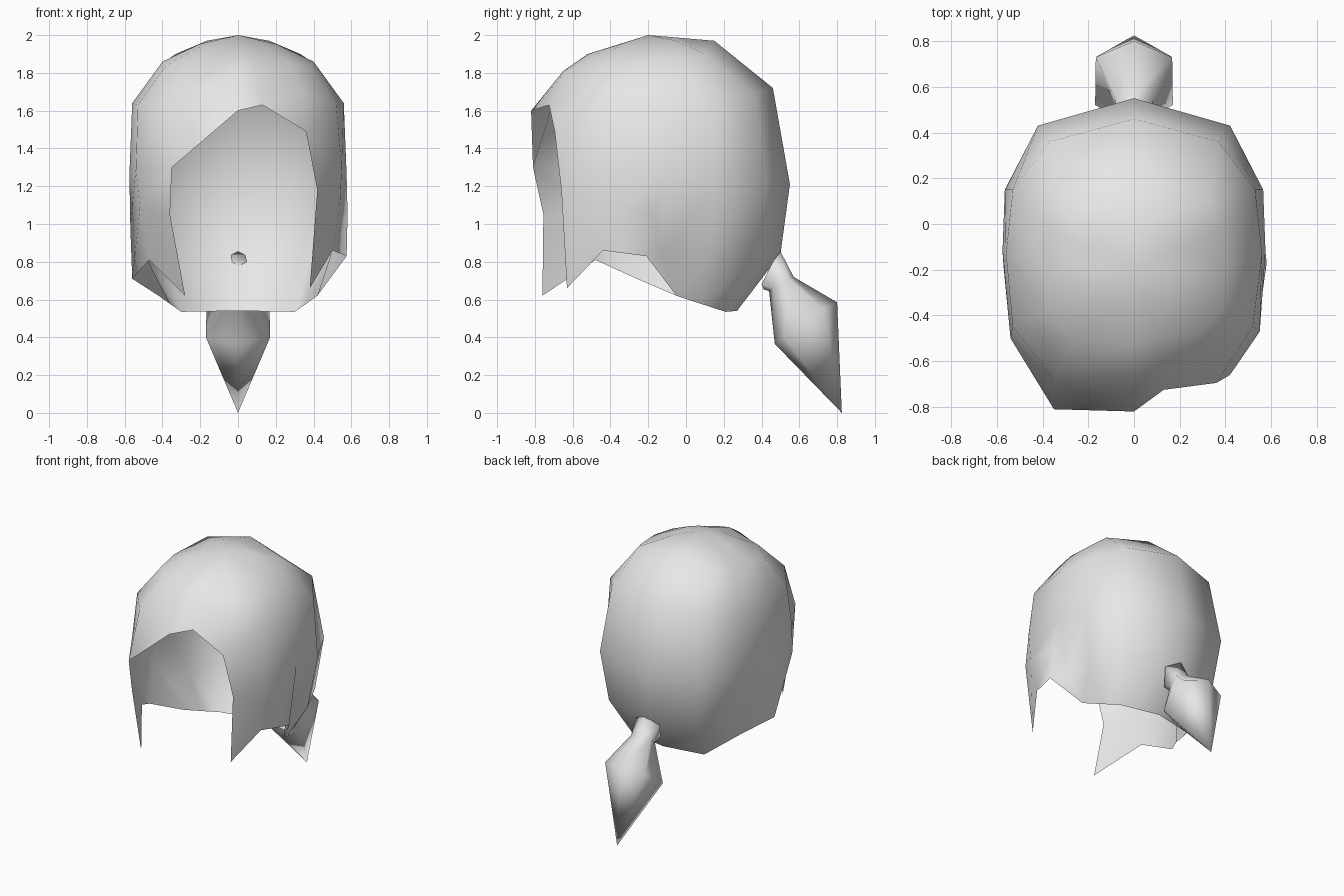
import bpy, bmesh
from mathutils import Vector

cube = bpy.data.objects.get("Cube")
if cube:
    bpy.data.objects.remove(cube, do_unlink=True)

grey = bpy.data.materials.new("hair_grey")
grey.use_nodes = True
grey.diffuse_color = (0.8, 0.8, 0.8, 1)
bsdf = next(n for n in grey.node_tree.nodes if n.type == 'BSDF_PRINCIPLED')
bsdf.inputs["Base Color"].default_value = (0.8, 0.8, 0.8, 1)


def finish(bm, name):
    """Weld shared points, shade smooth and add the object to the scene."""
    bmesh.ops.remove_doubles(bm, verts=bm.verts, dist=0.0005)
    for f in bm.faces:
        f.smooth = True
    mesh = bpy.data.meshes.new(name)
    bm.to_mesh(mesh)
    bm.free()
    mesh.materials.append(grey)
    obj = bpy.data.objects.new(name, mesh)
    bpy.context.collection.objects.link(obj)
    return obj


def mirrored(points):
    return [(-x, y, z) for x, y, z in points]


# Locks run from the crown down; each is a short profile
CROWN = Vector((0, -0.2, 2.0))
back = [
    [(0, .15, 1.97), (0, .46, 1.72), (0, .55, 1.21), (0, .50, .84), (0, .27, .54)],
    [(.33, .10, 1.90), (.37, .36, 1.69), (.42, .43, 1.21), (.38, .38, .83), (.30, .21, .535)],
    [(.39, -.02, 1.86), (.53, .15, 1.63), (.565, .15, 1.21), (.50, .12, .82), (.36, .08, .577)],
]
slit = [(.40, -.20, 1.86), (.56, -.13, 1.64), (.575, -.12, 1.26)]
slit_back = slit + [(.49, -.13, .83), (.42, -.05, .62)]

# Front locks: left side, parted fringe, right side
left_front = [
    slit + [(.58, -.17, 1.05), (.575, -.21, .83)],
    [(.38, -.38, 1.84), (.52, -.45, 1.63), (.55, -.47, 1.30), (.54, -.46, 1.10), (.50, -.44, .86)],
    [(.28, -.48, 1.85), (.34, -.60, 1.68), (.36, -.695, 1.49), (.42, -.66, 1.18), (.38, -.63, .66)],
]
fringe = [
    [(.10, -.50, 1.89), (.10, -.64, 1.80), (.13, -.725, 1.63)],
    [(0, -.52, 1.90), (0, -.65, 1.81), (0, -.82, 1.60)],
]
right_front = [
    [(-.26, -.50, 1.84), (-.35, -.68, 1.64), (-.35, -.81, 1.30), (-.36, -.755, 1.05), (-.28, -.76, .62)],
    [(-.38, -.38, 1.84), (-.53, -.45, 1.63), (-.54, -.50, 1.30), (-.52, -.53, 1.08), (-.47, -.48, .81)],
    mirrored(slit) + [(-.57, -.19, .98), (-.56, -.26, .71)],
]
back_left = back + [slit_back]
back_right = [mirrored(c) for c in reversed(back_left)]
columns = back_left + left_front + fringe + right_front + back_right

# Hair cap: skin neighbouring locks, leaving the slits and face open
bm = bmesh.new()
grid = []
for col in columns:
    first = Vector(col[0])
    mid = CROWN.lerp(first, 0.5)
    mid.z += 0.06 * abs(first.x)          # rounds the crown
    grid.append([bm.verts.new(p) for p in [CROWN, mid] + col])
for a, b in zip(grid, grid[1:]):
    for r in range(min(len(a), len(b)) - 1):
        quad = [a[r], b[r], b[r + 1], a[r + 1]]
        if (quad[0].co - quad[1].co).length < 0.001:
            quad.pop(0)
        if (quad[-1].co - quad[-2].co).length < 0.001:
            quad.pop()
        if len(quad) > 2:
            bm.faces.new(quad)
finish(bm, "hair_cap")

# Ponytail: six-sided rings given as top, upper side, lower side, bottom
rings = [
    [(0, .50, .855), (.105, .46, .80), (.065, .40, .68), (0, .41, .655)],
    [(0, .57, .72), (.08, .54, .71), (.06, .46, .66), (0, .44, .645)],
    [(0, .80, .585), (.167, .73, .55), (.17, .52, .40), (0, .47, .365)],
]
bm = bmesh.new()
loops = [[bm.verts.new(p) for p in r + mirrored(r[2:0:-1])] for r in rings]
tip = bm.verts.new((0, .825, 0))
for a, b in zip(loops, loops[1:]):
    for i in range(6):
        j = (i + 1) % 6
        bm.faces.new((a[i], a[j], b[j], b[i]))
for i in range(6):
    bm.faces.new((loops[-1][i], loops[-1][(i + 1) % 6], tip))
bm.faces.new(loops[0])
bmesh.ops.recalc_face_normals(bm, faces=bm.faces)
finish(bm, "ponytail")
